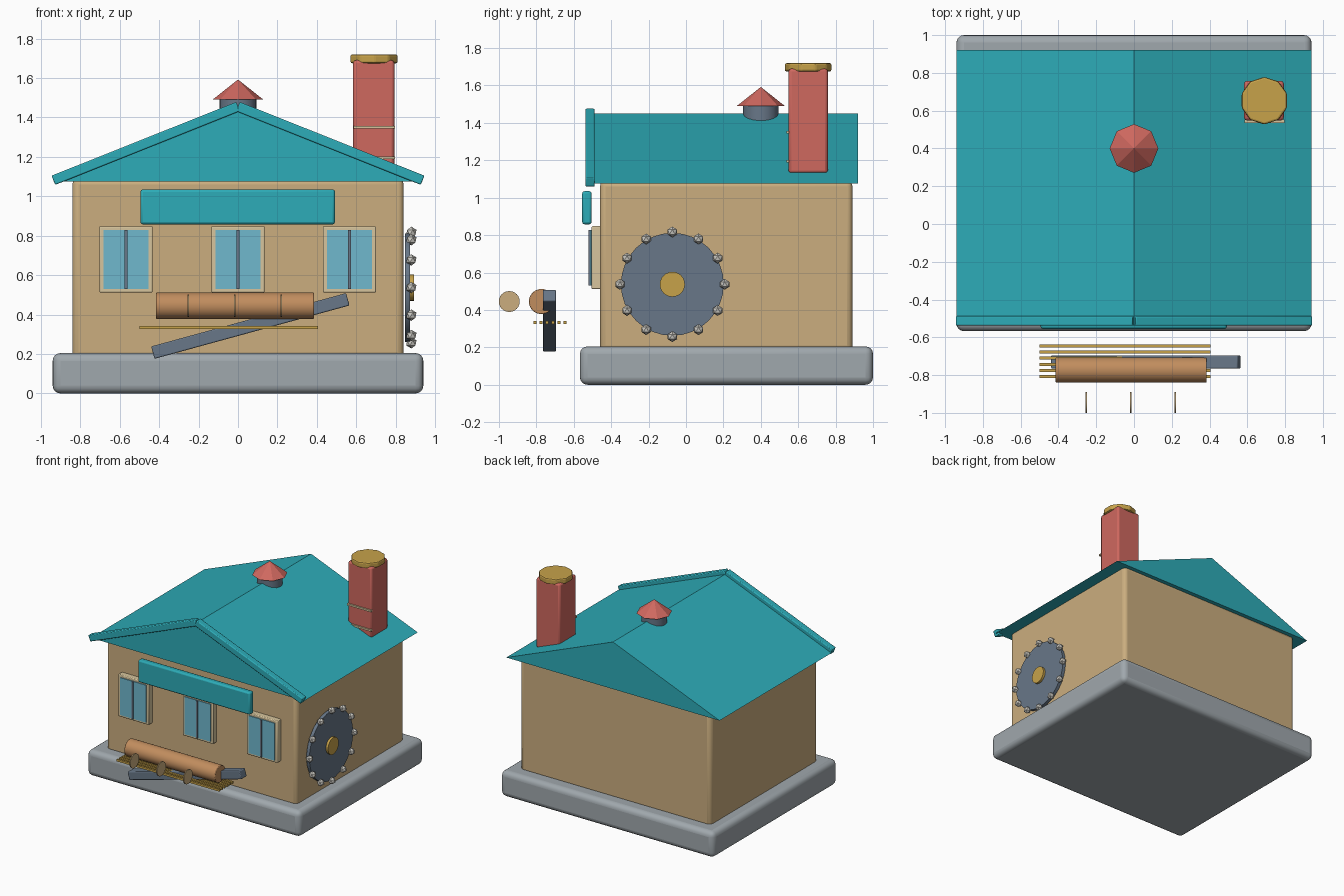
import bpy, bmesh, math
from mathutils import Matrix, Vector

if "Cube" in bpy.data.objects:
    bpy.data.objects.remove(bpy.data.objects["Cube"])


def mat(name, r, g, b):
    def lin(c):
        c /= 255
        return c / 12.92 if c <= 0.04045 else ((c + 0.055) / 1.055) ** 2.4
    m = bpy.data.materials.new(name)
    m.diffuse_color = (lin(r), lin(g), lin(b), 1)
    m.use_nodes = True
    m.node_tree.nodes["Principled BSDF"].inputs["Base Color"].default_value = m.diffuse_color
    return m


TEAL = mat("teal", 45, 172, 184)
TAN = mat("tan", 203, 174, 127)
STONE = mat("stone grey", 160, 168, 173)
RED = mat("brick red", 207, 104, 95)
GOLD = mat("gold", 199, 162, 74)
SLATE = mat("slate", 104, 119, 136)
GLASS = mat("window blue", 112, 184, 206)
WOOD = mat("wood brown", 193, 141, 94)
CREAM = mat("cream", 215, 197, 157)
SILVER = mat("silver", 205, 203, 196)


def finish(name, bm, m, bevel=0, segs=2, smooth=True):
    bmesh.ops.recalc_face_normals(bm, faces=bm.faces)
    me = bpy.data.meshes.new(name)
    bm.to_mesh(me)
    bm.free()
    me.materials.append(m)
    ob = bpy.data.objects.new(name, me)
    bpy.context.collection.objects.link(ob)
    if bevel:
        b = ob.modifiers.new("bevel", 'BEVEL')
        b.width, b.segments = bevel, segs
        b.limit_method = 'ANGLE'
    if smooth:
        bpy.ops.object.select_all(action='DESELECT')
        ob.select_set(True)
        bpy.context.view_layer.objects.active = ob
        bpy.ops.object.shade_smooth_by_angle(angle=math.radians(35))
    return ob


def box(name, x, y, z, m, bevel=0, segs=2, tilt=0):
    """Box from (min, max) ranges, tilted about its own y axis."""
    bm = bmesh.new()
    size = [r[1] - r[0] for r in (x, y, z)]
    mid = Vector([(r[0] + r[1]) / 2 for r in (x, y, z)])
    bmesh.ops.create_cube(bm, size=1, matrix=Matrix.Translation(mid)
                          @ Matrix.Rotation(-tilt, 4, 'Y') @ Matrix.Diagonal((*size, 1)))
    return finish(name, bm, m, bevel, segs)


def cyl(name, c, r, depth, m, axis='Z', n=32, r2=None, bevel=0, smooth=True):
    bm = bmesh.new()
    rot = Matrix.Rotation(math.pi / 2, 4, 'Y') if axis == 'X' else Matrix()
    bmesh.ops.create_cone(bm, cap_ends=True, segments=n, radius1=r,
                          radius2=r if r2 is None else r2, depth=depth,
                          matrix=Matrix.Translation(c) @ rot)
    return finish(name, bm, m, bevel, smooth=smooth)


# Base and walls
box("base", (-0.94, 0.94), (-0.567, 1.0), (0, 0.205), STONE, 0.04, 4)
box("walls", (-0.84, 0.84), (-0.46, 0.89), (0.18, 1.09), TAN, 0.03, 3)

# Gable roof prism
bm = bmesh.new()
tri = [bm.verts.new((x, -0.51, z)) for x, z in ((-0.94, 1.075), (0.94, 1.075), (0, 1.45))]
face = bm.faces.new(tri)
ext = bmesh.ops.extrude_face_region(bm, geom=[face])
bmesh.ops.translate(bm, vec=(0, 1.43, 0),
                    verts=[v for v in ext["geom"] if isinstance(v, bmesh.types.BMVert)])
bm.faces.new(tri) if not bm.faces.get(tri) else None
finish("roof", bm, TEAL, smooth=False)

# Front gable trim
slope = math.atan2(0.375, 0.94)
for side, s in (("left", -1), ("right", 1)):
    box("gable_trim_" + side, (s * 0.468 - 0.504, s * 0.468 + 0.504), (-0.538, -0.488),
        (1.243, 1.293), TEAL, 0.006, tilt=-s * slope)

# Chimney with cap and mortar bands
box("chimney", (0.583, 0.793), (0.548, 0.758), (1.13, 1.69), RED, 0.015)
cyl("chimney_cap", (0.69, 0.653, 1.697), 0.126, 0.045, GOLD, n=10, bevel=0.01, smooth=False)
for i, z in enumerate((1.195, 1.35)):
    box(f"chimney_band_{i}", (0.585, 0.797), (0.536, 0.552), (z - 0.007, z + 0.007), CREAM)

# Roof vent
cyl("vent_pipe", (0, 0.4, 1.45), 0.095, 0.1, SLATE, n=16)
cyl("vent_cap", (0, 0.4, 1.541), 0.129, 0.102, RED, n=8, r2=0, smooth=False)

# Blank sign board
box("sign_board", (-0.495, 0.492), (-0.555, -0.505), (0.858, 1.035), TEAL, 0.012)

# Windows
for i, cx in enumerate((-0.568, 0, 0.565)):
    box(f"window_frame_{i}", (cx - 0.135, cx + 0.135), (-0.505, -0.455), (0.512, 0.848), CREAM, 0.006)
    box(f"window_glass_{i}", (cx - 0.114, cx + 0.114), (-0.512, -0.5), (0.53, 0.828), GLASS)
    box(f"window_mullion_{i}", (cx - 0.007, cx + 0.007), (-0.52, -0.505), (0.53, 0.828), SLATE)

# Log, conveyor bar, rods and cut slices in front
cyl("log", (-0.015, -0.773, 0.445), 0.067, 0.8, WOOD, 'X', bevel=0.004)
box("conveyor_bar", (-0.45, 0.575), (-0.765, -0.695), (0.31, 0.375), SLATE, 0.006,
    tilt=math.radians(15.3))
for i in range(6):
    y = -0.646 - 0.0322 * i
    box(f"rod_{i}", (-0.5, 0.406), (y - 0.008, y + 0.008), (0.326, 0.342), GOLD)
for i, x in enumerate((-0.253, -0.017, 0.219)):
    cyl(f"log_slice_{i}", (x, -0.945, 0.445), 0.056, 0.008, TAN, 'X', n=24)

# Saw wheel on the right wall
WY, WZ = -0.073, 0.537
cyl("saw_wheel", (0.86, WY, WZ), 0.275, 0.026, SLATE, 'X', n=32)
cyl("saw_hub", (0.875, WY, WZ), 0.067, 0.034, GOLD, 'X', n=24)
for i in range(12):
    a = i * math.pi / 6
    bm = bmesh.new()
    bmesh.ops.create_icosphere(bm, subdivisions=1, radius=0.029, matrix=Matrix.Translation(
        (0.879, WY + 0.28 * math.cos(a), WZ + 0.28 * math.sin(a))))
    finish(f"saw_tooth_{i}", bm, SILVER, smooth=False)
